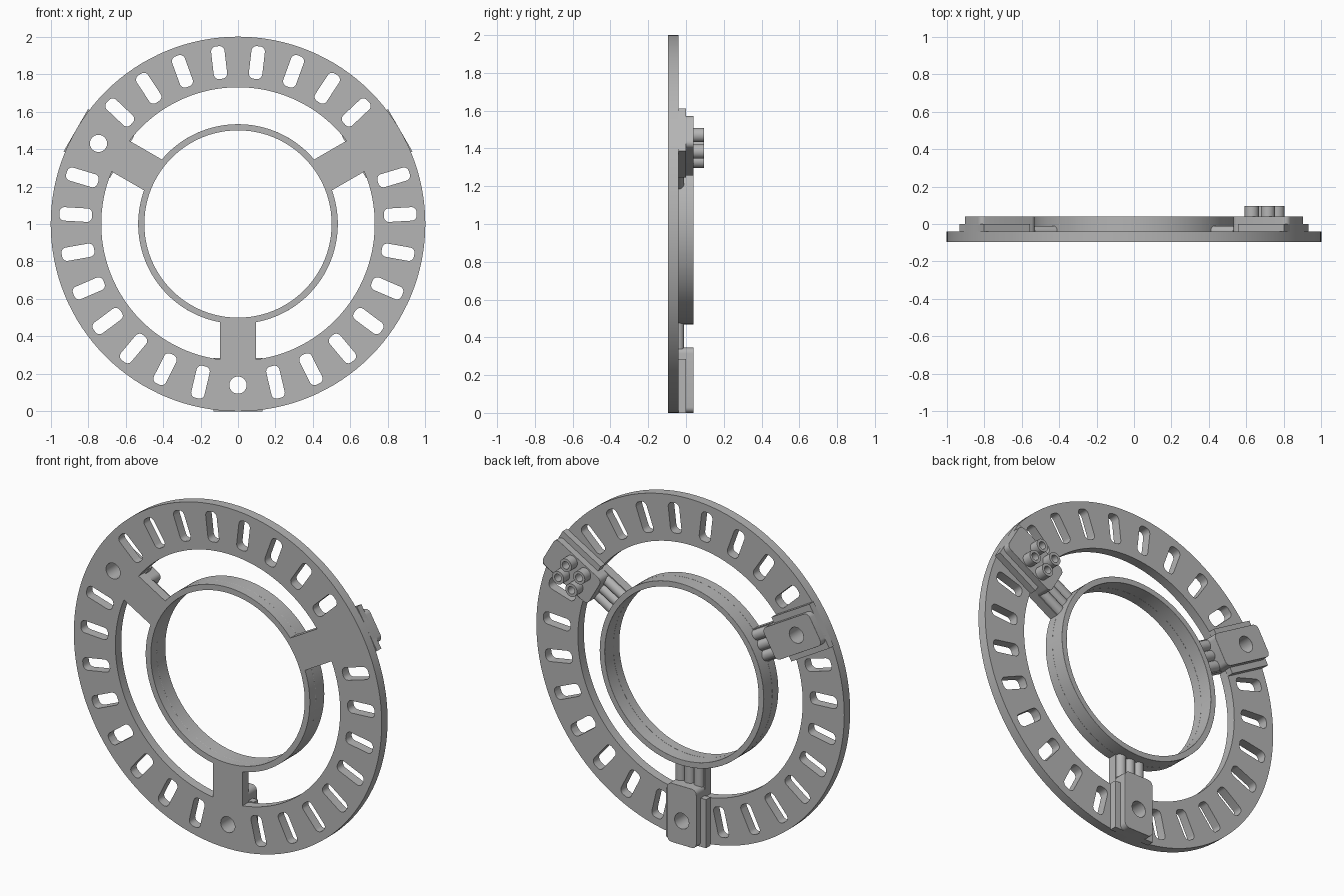
import bpy, bmesh
from math import sin, cos, asin, pi, radians
from mathutils import Matrix, Vector

cube = bpy.data.objects.get("Cube")
if cube:
    bpy.data.objects.remove(cube)

grey = bpy.data.materials.new("plain_grey")
grey.use_nodes = True
COLOUR = (0.46, 0.46, 0.46, 1)
grey.diffuse_color = COLOUR
grey.node_tree.nodes["Principled BSDF"].inputs["Base Color"].default_value = COLOUR

FRONT, DISC_BACK, STEP_BACK, TOP_BACK, TERMINAL_BACK = -0.095, -0.04, 0.0, 0.04, 0.095
HUB_IN, HUB_OUT, RIM_IN = 0.5, 0.533, 0.73
ARM_HALF = 0.095
HOLE_AT, HOLE_R = 0.86, 0.046
ARMS = {"bottom": radians(270), "left": radians(30), "right": radians(150)}


def polar(r, t, angle):
    """Point at distance r along an arm direction and t across it."""
    return (r * cos(angle) - t * sin(angle), r * sin(angle) + t * cos(angle))


def arc(r, a0, a1, n):
    return [polar(r, 0, a0 + (a1 - a0) * i / n) for i in range(n + 1)]


def circle(r, n=32, centre=(0, 0)):
    return [(x + centre[0], y + centre[1]) for x, y in arc(r, 0, 2 * pi, n)[:-1]]


def rounded_box(r0, r1, half, corner, angle):
    """Rounded rectangle lying along an arm direction."""
    points = []
    corners = [(r1, half), (r0, half), (r0, -half), (r1, -half)]
    for i, (r, t) in enumerate(corners):
        cr = r - corner if r == r1 else r + corner
        ct = t - corner if t > 0 else t + corner
        if corner == 0:
            points.append(polar(r, t, angle))
            continue
        for x, y in arc(corner, i * pi / 2, (i + 1) * pi / 2, 6):
            points.append(polar(cr + x, ct + y, angle))
    return points


def finish(obj, bevel=0):
    obj.data.materials.clear()
    obj.data.materials.append(grey)
    if bevel:
        mod = obj.modifiers.new("soft_edges", "BEVEL")
        mod.width, mod.segments, mod.limit_method = bevel, 3, "ANGLE"
        mod.angle_limit = radians(50)
    bpy.ops.object.select_all(action="DESELECT")
    obj.select_set(True)
    bpy.context.view_layer.objects.active = obj
    bpy.ops.object.shade_smooth_by_angle(angle=radians(35))


def plate(name, loops, y0, y1, bevel=0):
    """Extrude an outline with holes from y0 to y1."""
    curve = bpy.data.curves.new(name + "_outline", "CURVE")
    curve.dimensions, curve.fill_mode = "2D", "BOTH"
    curve.extrude = (y1 - y0) / 2
    for loop in loops:
        spline = curve.splines.new("POLY")
        spline.points.add(len(loop) - 1)
        for point, (x, z) in zip(spline.points, loop):
            point.co = (x, z, 0, 1)
        spline.use_cyclic_u = True
    helper = bpy.data.objects.new(name + "_outline", curve)
    bpy.context.collection.objects.link(helper)
    deps = bpy.context.evaluated_depsgraph_get()
    mesh = bpy.data.meshes.new_from_object(helper.evaluated_get(deps))
    bpy.data.objects.remove(helper)
    bm = bmesh.new()
    bm.from_mesh(mesh)
    bmesh.ops.remove_doubles(bm, verts=bm.verts, dist=0.0002)
    move = Matrix.Translation((0, (y0 + y1) / 2, 1)) @ Matrix.Rotation(pi / 2, 4, "X")
    bm.transform(move)
    bmesh.ops.recalc_face_normals(bm, faces=bm.faces)
    bm.to_mesh(mesh)
    bm.free()
    mesh.name = name
    obj = bpy.data.objects.new(name, mesh)
    bpy.context.collection.objects.link(obj)
    finish(obj, bevel)


def cable(name, angle, t):
    """Round wire running radially from the hub to a bracket."""
    x, z = polar(0.593, t, angle)
    direction = Vector((cos(angle), 0, sin(angle)))
    bpy.ops.mesh.primitive_cylinder_add(vertices=24, radius=0.03, depth=0.14,
                                        location=(x, DISC_BACK, z + 1),
                                        rotation=direction.to_track_quat("Z", "Y").to_euler())
    bpy.context.object.name = name
    finish(bpy.context.object)


# Front disc: slots, screw holes, three open gaps and the central opening
loops = [circle(1, 128), circle(HUB_IN, 96)]
for k in range(27):
    if k % 9:
        angle = radians(270) + k * 2 * pi / 27
        loops.append(rounded_box(0.78, 0.955, 0.036, 0.027, angle))
for side in ("bottom", "right"):
    loops.append(circle(HOLE_R, 32, polar(HOLE_AT, 0, ARMS[side])))
for angle in ARMS.values():
    outer, inner = asin(ARM_HALF / RIM_IN), asin(ARM_HALF / HUB_OUT)
    end = angle + 2 * pi / 3
    loops.append(arc(RIM_IN, angle + outer, end - outer, 36)
                 + arc(HUB_OUT, end - inner, angle + inner, 28))
plate("slotted_disc", loops, FRONT, DISC_BACK)

# Collar standing behind the central opening
plate("hub_collar", [circle(HUB_OUT, 96), circle(HUB_IN, 96)], DISC_BACK, TOP_BACK, 0.008)

# Stepped brackets with three cables each
for side, angle in ARMS.items():
    hole = [] if side == "left" else [circle(HOLE_R, 32, polar(HOLE_AT, 0, angle))]
    plate(side + "_bracket_step", [rounded_box(0.715, 1, 0.13, 0, angle)] + hole,
          DISC_BACK, STEP_BACK)
    plate(side + "_bracket_cover", [rounded_box(0.655, 1, ARM_HALF, 0.03, angle)] + hole,
          DISC_BACK, TOP_BACK, 0.01)
    for i in (-1, 0, 1):
        cable(f"{side}_cable_{i + 2}", angle, i * 0.06)

# Four terminal tubes on the left bracket
for i in (-1, 1):
    for j in (-1, 1):
        centre = polar(0.805 + i * 0.05, j * 0.05, ARMS["left"])
        plate(f"terminal_tube_{i + j * 2}", [circle(0.038, 32, centre), circle(0.022, 32, centre)],
              TOP_BACK, TERMINAL_BACK)
